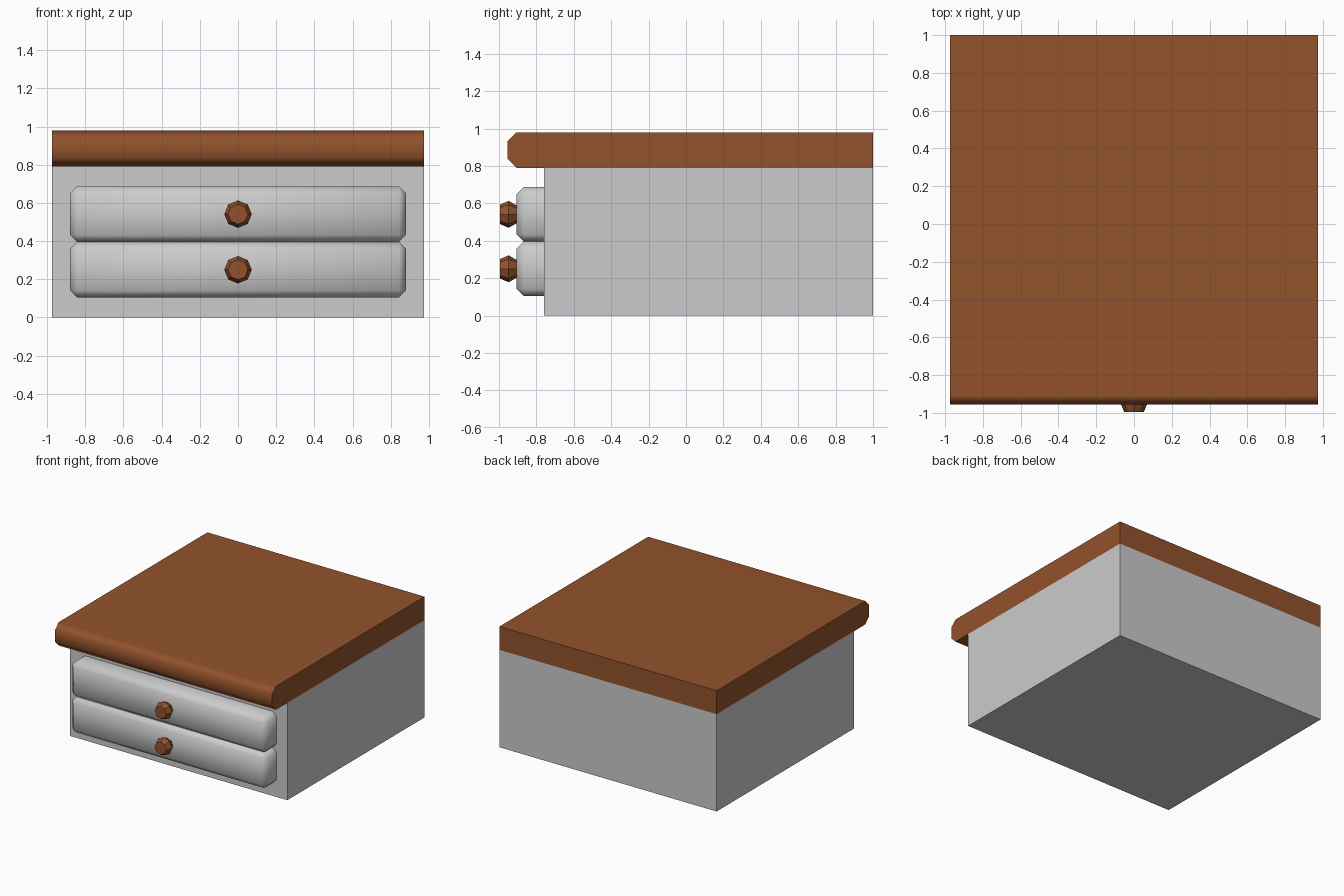
import bpy, bmesh, math
from mathutils import Vector

if "Cube" in bpy.data.objects:
    bpy.data.objects.remove(bpy.data.objects["Cube"])

wood = bpy.data.materials.new("brown_wood")
wood.diffuse_color = (0.29, 0.085, 0.025, 1)
wood.use_nodes = True
wood.node_tree.nodes["Principled BSDF"].inputs["Base Color"].default_value = wood.diffuse_color


def finish(name, bm, mat=None, smooth=True):
    bmesh.ops.recalc_face_normals(bm, faces=bm.faces)
    mesh = bpy.data.meshes.new(name)
    bm.to_mesh(mesh)
    bm.free()
    ob = bpy.data.objects.new(name, mesh)
    bpy.context.collection.objects.link(ob)
    if mat:
        mesh.materials.append(mat)
    if smooth:
        bpy.ops.object.select_all(action='DESELECT')
        ob.select_set(True)
        bpy.context.view_layer.objects.active = ob
        bpy.ops.object.shade_smooth_by_angle(angle=math.radians(60))
    return ob


def box(lo, hi, bevel=0, pick=None):
    bm = bmesh.new()
    bmesh.ops.create_cube(bm, size=1)
    for v in bm.verts:
        v.co = Vector([lo[i] if v.co[i] < 0 else hi[i] for i in range(3)])
    if bevel:
        edges = [e for e in bm.edges if pick(e)]
        bmesh.ops.bevel(bm, geom=edges, offset=bevel, segments=1,
                        affect='EDGES', profile=0.5)
    return bm


# Cabinet body
finish("cabinet_body", box((-0.975, -0.76, 0), (0.975, 1, 0.79)), smooth=False)

# Table top, chamfered along its two front edges
front_long = lambda e: all(v.co.y < -0.9 for v in e.verts) and \
    abs(e.verts[0].co.x - e.verts[1].co.x) > 1
top = finish("table_top", box((-0.975, -0.955, 0.79), (0.975, 1, 0.98),
                              0.048, front_long), wood)
top.modifiers.new("weighted", 'WEIGHTED_NORMAL').keep_sharp = True

# Knob outline: (y, radius), turned in eight sides
knob_profile = [(-0.90, 0.045), (-0.915, 0.053), (-0.948, 0.072), (-0.995, 0.052)]


def knob(name, z):
    bm = bmesh.new()
    rings = [[bm.verts.new((r * math.cos(k * math.pi / 4), y,
                            z + r * math.sin(k * math.pi / 4)))
              for k in range(8)] for y, r in knob_profile]
    for a, b in zip(rings, rings[1:]):
        for k in range(8):
            n = (k + 1) % 8
            bm.faces.new((a[k], a[n], b[n], b[k]))
    bm.faces.new(rings[0])
    bm.faces.new(rings[-1])
    finish(name, bm, wood, smooth=False)


# Drawers, chamfered everywhere except against the cabinet, with knobs
not_back = lambda e: any(v.co.y < -0.8 for v in e.verts)
for label, z in (("lower", 0.25), ("upper", 0.541)):
    finish(label + "_drawer", box((-0.88, -0.905, z - 0.1455),
                                  (0.88, -0.76, z + 0.1455), 0.037, not_back))
    knob(label + "_knob", z)
